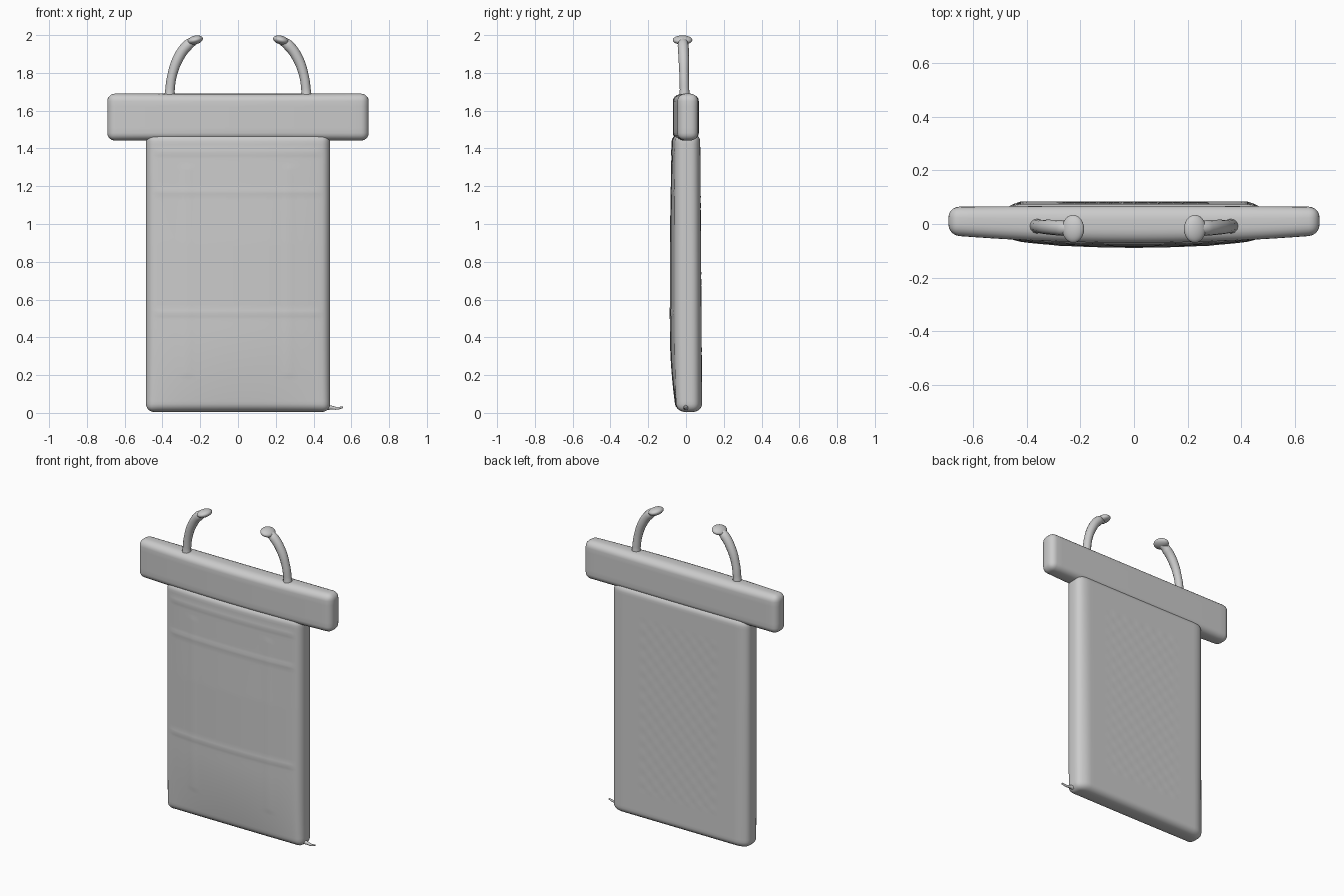
import bpy, bmesh, math
from mathutils import Vector

if "Cube" in bpy.data.objects:
    bpy.data.objects.remove(bpy.data.objects["Cube"])


def smooth(obj):
    for p in obj.data.polygons:
        p.use_smooth = True


def slab(name, hx, y0, y1, z0, z1, radius, shape, nx, nz):
    """Rounded box, sliced into a fine grid, then swelled in y by shape()."""
    bm = bmesh.new()
    bmesh.ops.create_cube(bm, size=1)
    for v in bm.verts:
        v.co = Vector((v.co.x * 2 * hx, (y0 + y1) / 2 + v.co.y * (y1 - y0),
                       (z0 + z1) / 2 + v.co.z * (z1 - z0)))
    bmesh.ops.bevel(bm, geom=bm.edges[:], offset=radius, segments=5,
                    profile=0.5, affect='EDGES')
    for axis, lo, hi, n in ((0, -hx + radius, hx - radius, nx),
                            (2, z0 + radius, z1 - radius, nz)):
        for i in range(1, n):
            co, no = Vector(), Vector()
            co[axis] = lo + (hi - lo) * i / n
            no[axis] = 1
            bmesh.ops.bisect_plane(bm, geom=bm.verts[:] + bm.edges[:] + bm.faces[:],
                                   plane_co=co, plane_no=no, dist=1e-5)
    for v in bm.verts:
        t = (v.co.y - y0) / (y1 - y0)
        front, back = shape(v.co.x, v.co.z)
        v.co.y += back * t - front * (1 - t)
    me = bpy.data.meshes.new(name)
    bm.to_mesh(me)
    bm.free()
    obj = bpy.data.objects.new(name, me)
    bpy.context.collection.objects.link(obj)
    smooth(obj)
    return obj


def ridge(d, width):
    return math.exp(-(d / width) ** 2)


def panel_shape(x, z):
    u = max(0, 1 - (x / 0.49) ** 2)
    w = max(0, min(1, z / 0.45))
    front = 0.036 * u ** 0.7 * math.sin(w * math.pi / 2) ** 0.8
    front -= 0.010 * max(0, (z - 0.9) / 0.55) * u
    # faint creases and an embossed frame on the cloth
    if abs(x) < 0.44:
        front += 0.003 * (ridge(z - 0.53, 0.012) + ridge(z - 1.17, 0.012) + ridge(z - 1.38, 0.012))
    if 0.2 < z < 1.3:
        front += 0.002 * ridge(abs(x) - 0.27, 0.02)
    edge = min(1, max(0, (0.46 - abs(x)) / 0.04))
    back = 0.013 * edge * (1 - 0.45 * z / 1.45) + 0.004 * (1 - z / 1.45)
    if abs(x) < 0.28 and 0.2 < z < 1.3:
        back += 0.001 * math.sin(x * 70) * math.sin(z * 70)
    return front, back


def bar_shape(x, z):
    u = max(0, 1 - (x / 0.69) ** 2)
    return 0.028 * u, 0.004 * u


# hanging cloth panel and top bar
slab("banner_panel", 0.487, -0.05, 0.068, 0.005, 1.48, 0.042, panel_shape, 40, 90)
slab("top_bar", 0.692, -0.042, 0.064, 1.442, 1.69, 0.04, bar_shape, 32, 6)


def tube(name, pts):
    """Smooth tapered tube through (x, y, z, radius) points."""
    cu = bpy.data.curves.new(name, 'CURVE')
    cu.dimensions = '3D'
    cu.bevel_depth = 1
    cu.bevel_resolution = 4
    cu.use_fill_caps = True
    sp = cu.splines.new('BEZIER')
    sp.resolution_u = 8
    sp.bezier_points.add(len(pts) - 1)
    for bp, (x, y, z, r) in zip(sp.bezier_points, pts):
        bp.co = (x, y, z)
        bp.radius = r
        bp.handle_left_type = bp.handle_right_type = 'AUTO'
    obj = bpy.data.objects.new(name, cu)
    bpy.context.collection.objects.link(obj)
    bpy.ops.object.select_all(action='DESELECT')
    obj.select_set(True)
    bpy.context.view_layer.objects.active = obj
    bpy.ops.object.convert(target='MESH')
    smooth(bpy.context.object)


def knob(name, loc, scale, tilt):
    bpy.ops.mesh.primitive_uv_sphere_add(segments=24, ring_count=14, radius=1,
                                         location=loc, rotation=(0, tilt, 0))
    obj = bpy.context.object
    obj.name = name
    obj.scale = scale
    smooth(obj)


# pair of curved hooks with flared ends
for side, s in (("left", -1), ("right", 1)):
    tube(side + "_hook", [(s * 0.362, -0.008, 1.66, 0.030), (s * 0.360, -0.008, 1.71, 0.025),
                          (s * 0.348, -0.010, 1.79, 0.025), (s * 0.315, -0.012, 1.88, 0.028),
                          (s * 0.268, -0.015, 1.945, 0.029), (s * 0.228, -0.017, 1.973, 0.022)])
    knob(side + "_hook_tip", (s * 0.227, -0.018, 1.974), (0.042, 0.052, 0.023), s * 0.25)

# stray thread at the lower right corner
tube("corner_thread", [(0.46, 0.0, 0.03, 0.018), (0.495, -0.002, 0.028, 0.010),
                       (0.525, -0.004, 0.024, 0.007), (0.555, -0.006, 0.030, 0.005)])
